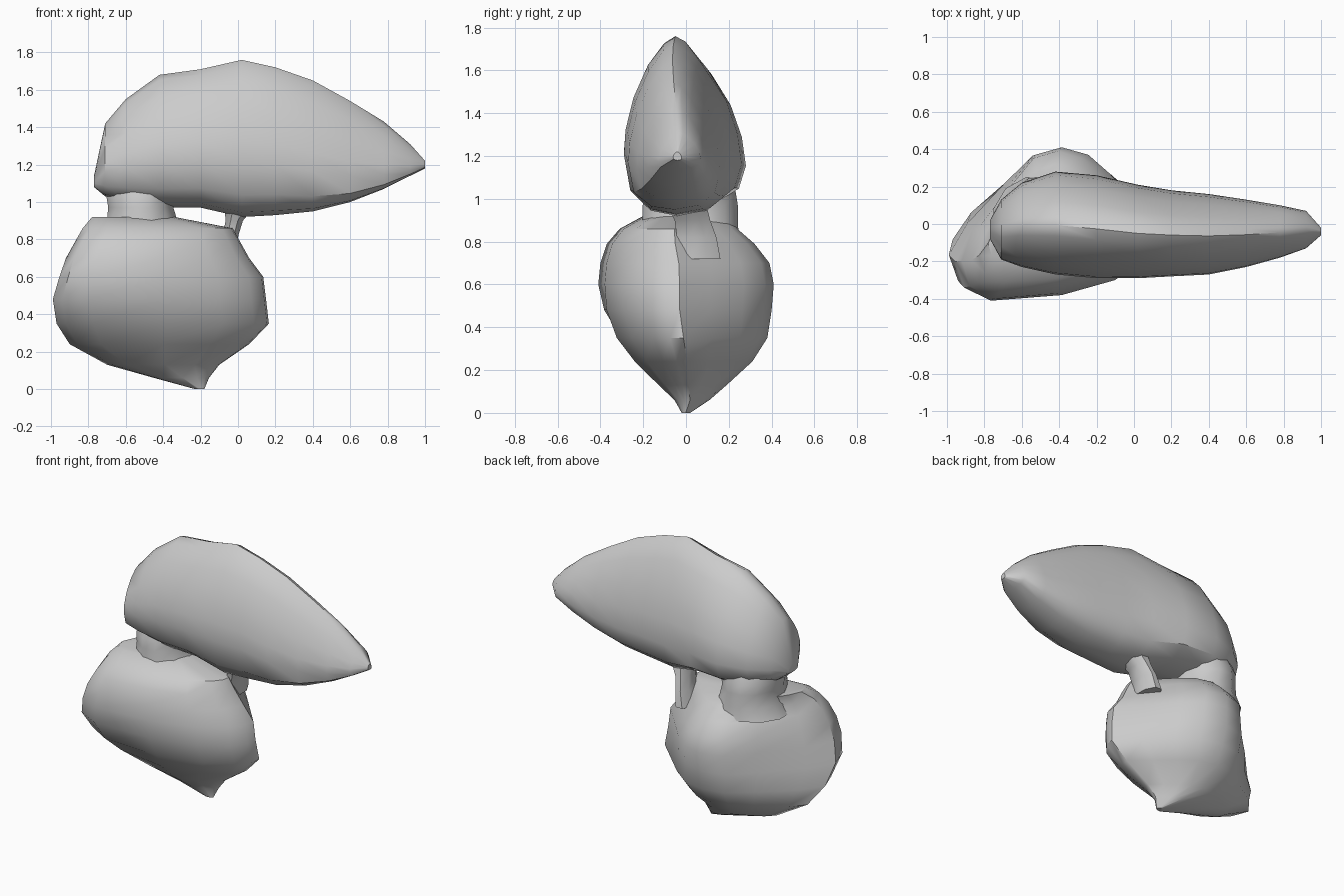
import bpy
import bmesh
from math import cos, sin, tau

cube = bpy.data.objects.get("Cube")
if cube:
    bpy.data.objects.remove(cube, do_unlink=True)

stone = bpy.data.materials.new("stone grey")
stone.use_nodes = True
grey = (0.6, 0.6, 0.6, 1)
stone.diffuse_color = grey
stone.node_tree.nodes["Principled BSDF"].inputs["Base Color"].default_value = grey


def loft(name, rings):
    """Skin a list of equally long closed rings and cap both ends."""
    bm = bmesh.new()
    loops = [[bm.verts.new(p) for p in ring] for ring in rings]
    n = len(loops[0])
    for a, b in zip(loops, loops[1:]):
        for i in range(n):
            j = (i + 1) % n
            bm.faces.new((a[i], a[j], b[j], b[i]))
    bm.faces.new(loops[0])
    bm.faces.new(loops[-1])
    bmesh.ops.recalc_face_normals(bm, faces=bm.faces)
    mesh = bpy.data.meshes.new(name)
    bm.to_mesh(mesh)
    bm.free()
    mesh.materials.append(stone)
    obj = bpy.data.objects.new(name, mesh)
    bpy.context.collection.objects.link(obj)
    bpy.ops.object.select_all(action='DESELECT')
    obj.select_set(True)
    bpy.context.view_layer.objects.active = obj
    bpy.ops.object.shade_smooth_by_angle(angle=0.7)


def mix(lo, hi, t):
    return lo + (hi - lo) * t


# Upper stone: egg-shaped section (across, up) swept along x
egg = [(0, 0), (.55, .03), (.88, .11), (1, .26), (.93, .45), (.74, .66),
       (.42, .86), (.15, .97), (-.04, 1), (-.25, .96), (-.55, .84),
       (-.82, .66), (-.97, .48), (-1, .34), (-.88, .14), (-.5, .03)]
# x, bottom, top, front, back, sag of the front side
spans = [(-.77, 1.08, 1.14, -.08, .02, 0), (-.71, 1.03, 1.42, -.19, .13, 0),
         (-.6, 1.0, 1.55, -.23, .22, 0), (-.42, .97, 1.68, -.27, .28, 0),
         (-.2, .97, 1.71, -.29, .26, 0), (.02, .92, 1.76, -.29, .21, 0),
         (.2, .93, 1.72, -.28, .18, 0), (.4, .95, 1.65, -.27, .16, .1),
         (.6, 1.0, 1.54, -.23, .13, .25), (.78, 1.07, 1.43, -.18, .10, .4),
         (.92, 1.14, 1.31, -.13, .07, .5), (1.0, 1.18, 1.22, -.06, -.02, 0)]


def egg_ring(x, lo, hi, front, back, sag):
    return [(x, mix(front, back, (u + 1) / 2),
             mix(lo, hi, v ** (1 + sag) if u < 0 else v)) for u, v in egg]


loft("upper_stone", [egg_ring(*s) for s in spans])

# Lower stone: leaf-shaped plan scaled to each height
plan = [(-1, -.2), (-.95, -.34), (-.8, -.41), (-.4, -.38), (-.1, -.3),
        (.07, -.19), (.14, -.1), (.15, -.03), (.01, .12), (-.13, .27),
        (-.25, .37), (-.4, .41), (-.55, .37), (-.7, .21), (-.9, -.02)]
# z, left, right, front, back, sideways lift of the left end
levels = [(0, -.23, -.18, -.02, .02, 0), (.06, -.45, -.155, -.06, .11, .04),
          (.13, -.7, -.1, -.14, .19, .1), (.24, -.9, .06, -.26, .31, .12),
          (.35, -.97, .165, -.35, .38, .08), (.48, -.99, .15, -.4, .4, .03),
          (.6, -.955, .135, -.41, .41, 0), (.7, -.92, .06, -.4, .39, 0),
          (.79, -.87, .01, -.37, .32, 0), (.86, -.83, -.03, -.31, .24, 0),
          (.92, -.78, -.34, -.2, .18, 0)]


def leaf_ring(z, left, right, front, back, lift):
    return [(mix(left, right, (x + 1) / 1.15),
             mix(front, back, (y + .41) / .82) + lift * max(0, -x - .5) * 2, z)
            for x, y in plan]


loft("lower_stone", [leaf_ring(*s) for s in levels])


# Bridges that join the two stones
def bridge(name, sections, sides=12):
    angles = [tau * (i + .5) / sides for i in range(sides)]
    loft(name, [[(cx + rx * cos(a), cy + ry * sin(a), z) for a in angles]
                for z, cx, cy, rx, ry in sections])


bridge("main_neck", [(.8, -.51, .02, .25, .24), (.88, -.51, .02, .2, .23),
                     (.97, -.52, .02, .18, .23), (1.03, -.52, .02, .19, .22),
                     (1.1, -.5, .02, .2, .19)])
bridge("side_strut", [(.72, -.06, .05, .06, .12), (.82, -.04, .05, .045, .1),
                      (.9, -.02, .03, .05, .09), (.98, .01, 0, .09, .1)], 8)
